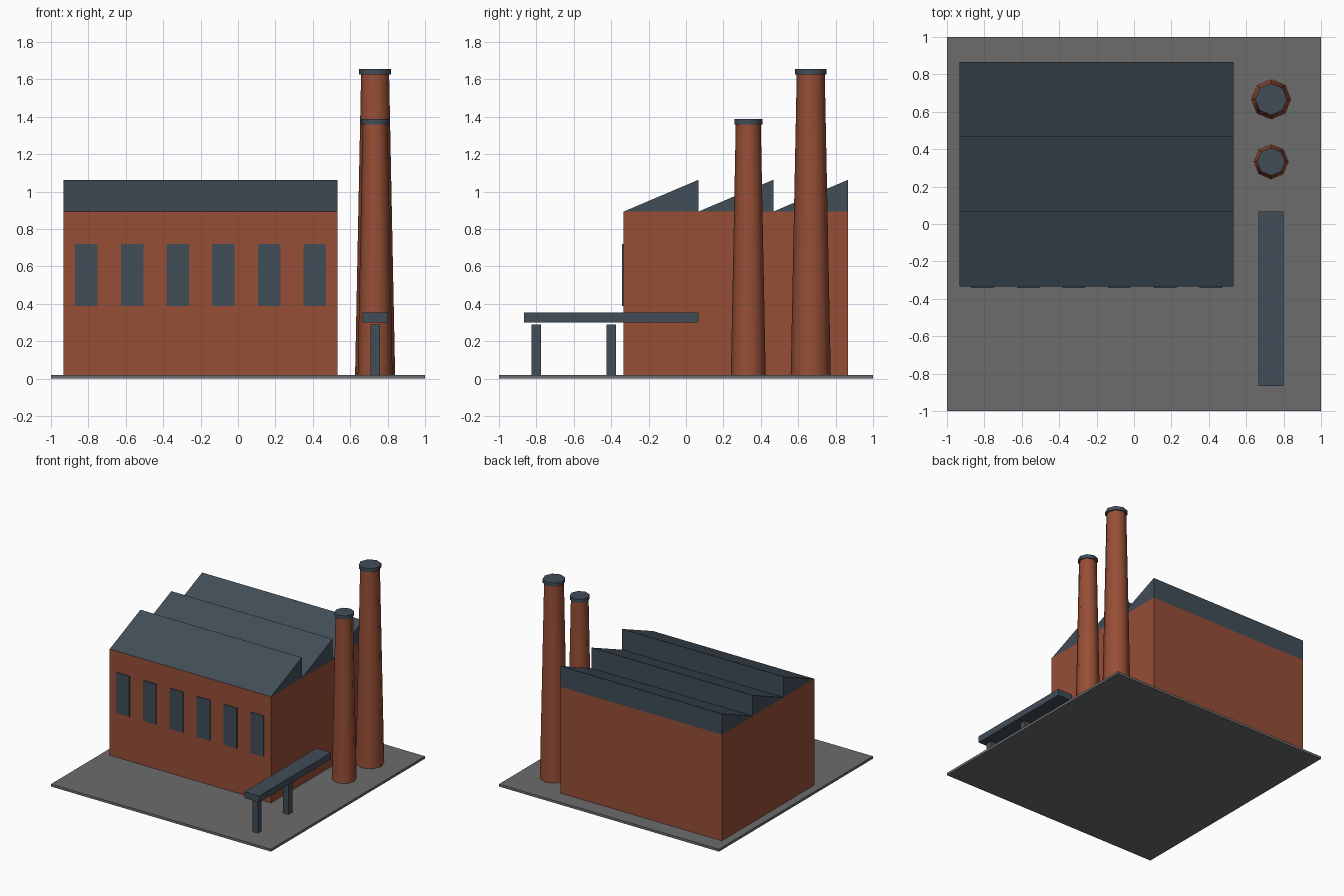
import bpy, bmesh, math

default = bpy.data.objects.get("Cube")
if default:
    bpy.data.objects.remove(default, do_unlink=True)


def material(name, rgb):
    m = bpy.data.materials.new(name)
    m.use_nodes = True
    m.diffuse_color = (*rgb, 1)
    m.node_tree.nodes["Principled BSDF"].inputs["Base Color"].default_value = (*rgb, 1)
    return m


brick = material("red_brick", (0.31, 0.077, 0.037))
steel = material("blue_grey_steel", (0.053, 0.075, 0.097))
concrete = material("grey_concrete", (0.15, 0.15, 0.15))


def finish(bm, name, mat):
    bmesh.ops.recalc_face_normals(bm, faces=bm.faces)
    mesh = bpy.data.meshes.new(name)
    bm.to_mesh(mesh)
    bm.free()
    mesh.materials.append(mat)
    ob = bpy.data.objects.new(name, mesh)
    bpy.context.collection.objects.link(ob)
    return ob


def box(name, mat, x, y, z):
    """Box spanning the (low, high) pairs."""
    bm = bmesh.new()
    bmesh.ops.create_cube(bm, size=1)
    for v in bm.verts:
        v.co = [lo + (c + 0.5) * (hi - lo) for c, (lo, hi) in zip(v.co, (x, y, z))]
    return finish(bm, name, mat)


def prism(name, mat, profile, x):
    """Extrude a (y, z) profile along x."""
    bm = bmesh.new()
    face = bm.faces.new([bm.verts.new((x[0], y, z)) for y, z in profile])
    ext = bmesh.ops.extrude_face_region(bm, geom=[face])["geom"]
    verts = [g for g in ext if isinstance(g, bmesh.types.BMVert)]
    bmesh.ops.translate(bm, verts=verts, vec=(x[1] - x[0], 0, 0))
    return finish(bm, name, mat)


def tapered(name, mat, x, y, z, r_low, r_high):
    """Eight-sided upright frustum, smooth around its sides."""
    bm = bmesh.new()
    bmesh.ops.create_cone(bm, cap_ends=True, segments=8, radius1=r_low,
                          radius2=r_high, depth=z[1] - z[0])
    bmesh.ops.translate(bm, verts=bm.verts, vec=(x, y, (z[0] + z[1]) / 2))
    ob = finish(bm, name, mat)
    bpy.ops.object.select_all(action="DESELECT")
    ob.select_set(True)
    bpy.context.view_layer.objects.active = ob
    bpy.ops.object.shade_smooth_by_angle(angle=math.radians(60))
    return ob


GROUND, EAVES, RIDGE = 0.02, 0.893, 1.063
HALL_X = (-0.933, 0.533)
FRONT, BACK = -0.333, 0.867

# Site slab and main hall
box("ground_slab", concrete, (-1, 1), (-1, 1), (0, GROUND))
box("factory_hall", brick, HALL_X, (FRONT, BACK), (GROUND, EAVES))

# Sawtooth roof, upright faces toward the back
bay = (BACK - FRONT) / 3
for i in range(3):
    y = FRONT + i * bay
    prism(f"sawtooth_roof_{i + 1}", steel,
          [(y, EAVES), (y + bay, EAVES), (y + bay, RIDGE)], HALL_X)

# Front windows
step = (HALL_X[1] - HALL_X[0]) / 6
for i in range(6):
    cx = HALL_X[0] + (i + 0.5) * step
    box(f"front_window_{i + 1}", steel, (cx - 0.06, cx + 0.06),
        (FRONT - 0.008, FRONT + 0.001), (0.387, 0.72))

# Chimney stacks with caps
STACK_X = 0.733
for size, y, top, r_low, r_high, r_cap in (("tall", 0.667, 1.655, 0.107, 0.075, 0.085),
                                           ("short", 0.333, 1.389, 0.093, 0.067, 0.075)):
    tapered(f"{size}_chimney", brick, STACK_X, y, (GROUND, top - 0.028), r_low, r_high)
    tapered(f"{size}_chimney_cap", steel, STACK_X, y, (top - 0.03, top), r_cap, r_cap)

# Conveyor deck on two posts
box("conveyor_deck", steel, (STACK_X - 0.067, STACK_X + 0.067), (-0.867, 0.067), (0.3, 0.353))
for i, y in enumerate((-0.8, -0.4)):
    box(f"conveyor_post_{i + 1}", steel, (STACK_X - 0.025, STACK_X + 0.025),
        (y - 0.025, y + 0.025), (GROUND, 0.29))
